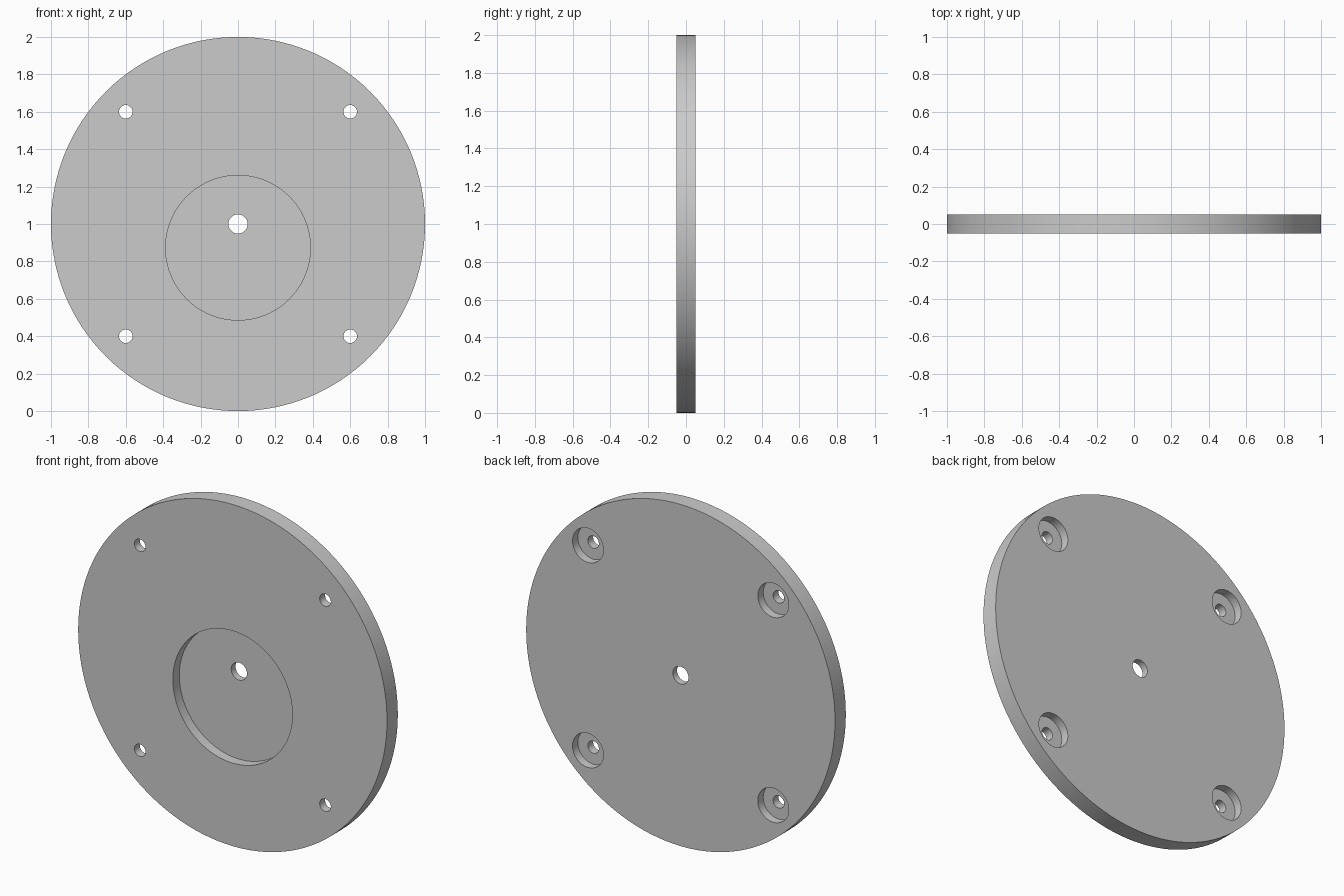
import bpy
import math

cube = bpy.data.objects.get("Cube")
if cube:
    bpy.data.objects.remove(cube, do_unlink=True)

# Single plain grey finish
GREY = (0.6, 0.6, 0.6, 1.0)
mat = bpy.data.materials.new("plain_grey")
mat.use_nodes = True
mat.diffuse_color = GREY
mat.node_tree.nodes["Principled BSDF"].inputs["Base Color"].default_value = GREY

HALF = 0.05      # half the plate thickness
OVER = 0.05      # how far cutters reach past the faces


def disc(name, radius, x, z, y0, y1, sides):
    """Cylinder lying along y, from y0 to y1."""
    bpy.ops.mesh.primitive_cylinder_add(
        vertices=sides, radius=radius, depth=y1 - y0,
        location=(x, (y0 + y1) / 2, z), rotation=(math.pi / 2, 0, 0))
    obj = bpy.context.object
    obj.name = name
    obj.data.materials.append(mat)
    return obj


plate = disc("round_plate", 1.0, 0, 1.0, -HALF, HALF, 128)
cutters = []

# Shallow round pocket in the front, set below centre
cutters.append(disc("pocket_cutter", 0.387, 0, 0.873, -HALF - OVER, 0.01, 96))

# Central through hole
cutters.append(disc("centre_hole_cutter", 0.051, 0, 1.0, -HALF - OVER, HALF + OVER, 48))

# Four bolt holes, counterbored from the back
for x in (-0.6, 0.6):
    for z in (0.4, 1.6):
        cutters.append(disc("bolt_hole_cutter", 0.036, x, z, -HALF - OVER, HALF + OVER, 40))
        cutters.append(disc("counterbore_cutter", 0.1, x, z, 0.0, HALF + OVER, 56))

bpy.ops.object.select_all(action='DESELECT')
plate.select_set(True)
bpy.context.view_layer.objects.active = plate
for cutter in cutters:
    mod = plate.modifiers.new(cutter.name, 'BOOLEAN')
    mod.operation = 'DIFFERENCE'
    mod.solver = 'EXACT'
    mod.object = cutter
    bpy.ops.object.modifier_apply(modifier=mod.name)
    bpy.data.objects.remove(cutter, do_unlink=True)

# Round walls smooth, rims crisp
bpy.ops.object.shade_smooth_by_angle(angle=math.radians(30))
